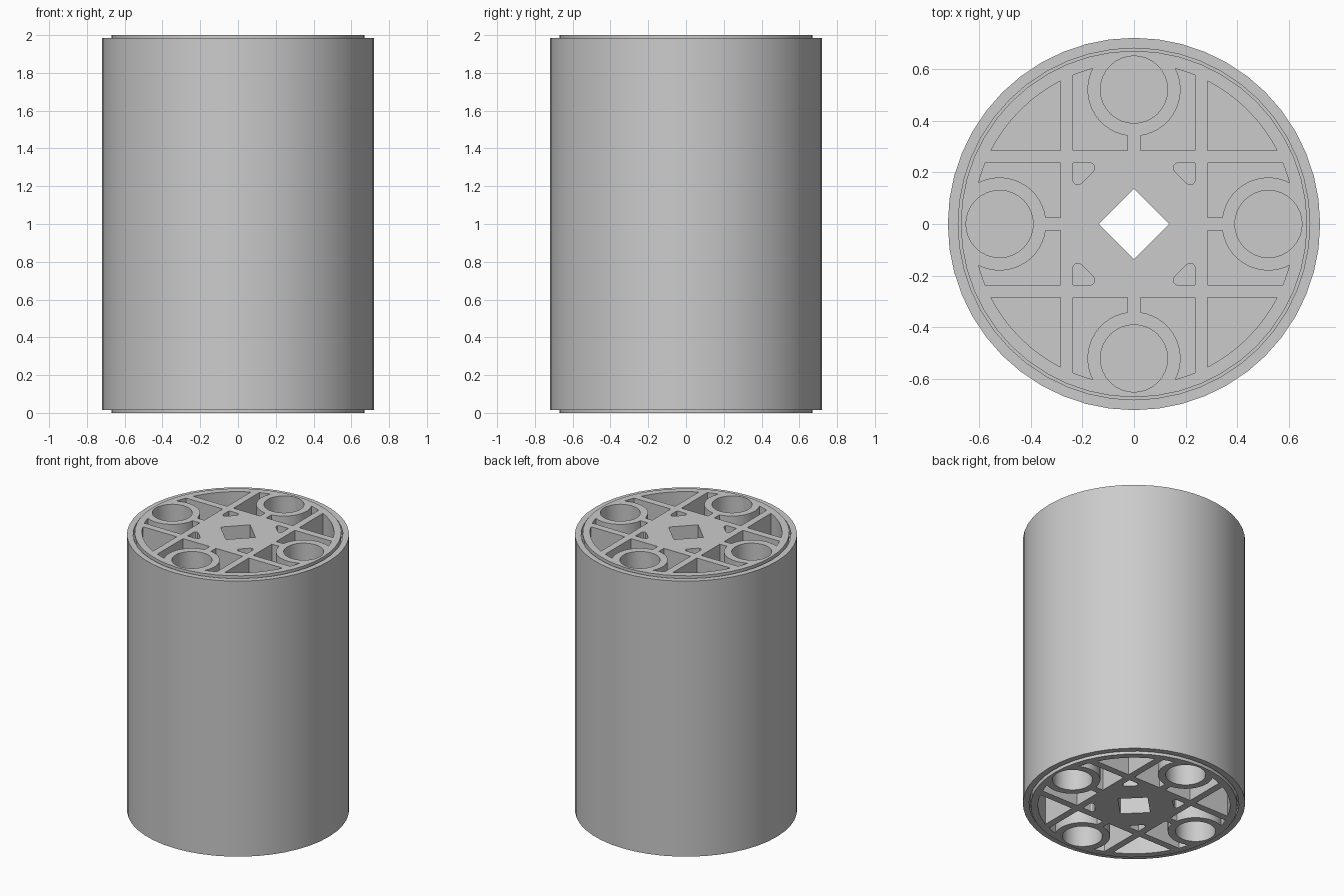
import bpy, bmesh
from math import sin, cos, pi, asin, atan2, sqrt, radians
from mathutils import Matrix

cube = bpy.data.objects.get("Cube")
if cube:
    bpy.data.objects.remove(cube, do_unlink=True)

GREY = (0.6, 0.6, 0.6, 1)
mat = bpy.data.materials.new("light grey")
mat.use_nodes = True
mat.diffuse_color = GREY
mat.node_tree.nodes["Principled BSDF"].inputs["Base Color"].default_value = GREY

SEGMENTS = 48
RIM = 0.622          # radius of the pockets' outer wall
RIB_IN, RIB_OUT = 0.235, 0.285
BOSS_AT, BOSS_R, BORE_R = 0.52, 0.18, 0.13


def arc(cx, cy, r, a0, a1, steps):
    return [(cx + r * cos(a0 + (a1 - a0) * i / steps),
             cy + r * sin(a0 + (a1 - a0) * i / steps)) for i in range(steps + 1)]


def circle(cx, cy, r, steps):
    return arc(cx, cy, r, 0, 2 * pi, steps)[:-1]


def quarters(points):
    """Repeat an outline four times about the axis."""
    return [[(x * cos(a) - y * sin(a), x * sin(a) + y * cos(a)) for x, y in points]
            for a in (0, pi / 2, pi, 3 * pi / 2)]


def mirrored(points):
    return [(-x, y) for x, y in reversed(points)]


def finish(obj):
    bm = bmesh.new()
    bm.from_mesh(obj.data)
    bmesh.ops.remove_doubles(bm, verts=bm.verts, dist=0.0001)
    bmesh.ops.recalc_face_normals(bm, faces=bm.faces)
    bm.to_mesh(obj.data)
    bm.free()
    obj.data.materials.clear()
    obj.data.materials.append(mat)
    bpy.ops.object.select_all(action="DESELECT")
    obj.select_set(True)
    bpy.context.view_layer.objects.active = obj
    bpy.ops.object.shade_smooth_by_angle(angle=radians(30))


def plate(name, outlines, z0, z1):
    """Extrude a flat outline with holes between two heights."""
    curve = bpy.data.curves.new(name, "CURVE")
    curve.dimensions = "2D"
    curve.fill_mode = "BOTH"
    curve.extrude = (z1 - z0) / 2
    for points in outlines:
        spline = curve.splines.new("POLY")
        spline.points.add(len(points) - 1)
        for p, (x, y) in zip(spline.points, points):
            p.co = (x, y, 0, 1)
        spline.use_cyclic_u = True
    obj = bpy.data.objects.new(name, curve)
    bpy.context.collection.objects.link(obj)
    bpy.ops.object.select_all(action="DESELECT")
    obj.select_set(True)
    bpy.context.view_layer.objects.active = obj
    bpy.ops.object.convert(target="MESH")
    obj = bpy.context.view_layer.objects.active
    obj.data.transform(Matrix.Translation((0, 0, (z0 + z1) / 2)))
    finish(obj)


def lathe(name, profile):
    """Turn a closed radius/height profile about the axis."""
    bm = bmesh.new()
    rings = [[bm.verts.new((r * cos(2 * pi * i / SEGMENTS), r * sin(2 * pi * i / SEGMENTS), z))
              for i in range(SEGMENTS)] for r, z in profile]
    for k, ring in enumerate(rings):
        following = rings[(k + 1) % len(rings)]
        for i in range(SEGMENTS):
            j = (i + 1) % SEGMENTS
            bm.faces.new((ring[i], ring[j], following[j], following[i]))
    mesh = bpy.data.meshes.new(name)
    bm.to_mesh(mesh)
    bm.free()
    obj = bpy.data.objects.new(name, mesh)
    bpy.context.collection.objects.link(obj)
    finish(obj)


# Corner pockets between the outer ribs and the rim
a = asin(RIB_OUT / RIM)
corner = [(RIB_OUT, RIB_OUT)] + arc(0, 0, RIM, a, pi / 2 - a, 8)

# Pockets beside each round boss, split by a thin rib
half_rib = 0.025
meet_y = (RIM ** 2 + BOSS_AT ** 2 - BOSS_R ** 2) / (2 * BOSS_AT)
meet_x = sqrt(RIM ** 2 - meet_y ** 2)
start = -pi / 2 + asin(half_rib / BOSS_R)
stop = atan2(meet_y - BOSS_AT, meet_x)
rim_end = asin(RIB_IN / RIM)
side = [(RIB_IN, RIB_OUT), (half_rib, RIB_OUT)]
side += arc(0, BOSS_AT, BOSS_R, start, stop, 14)
side += arc(0, 0, RIM, atan2(meet_y, meet_x), pi / 2 - rim_end, 3)[1:]

# Small rounded triangles near the centre
triangle = [(0.235, 0.235), (0.235, 0.165), (0.228, 0.154), (0.215, 0.152), (0.203, 0.158),
            (0.158, 0.203), (0.152, 0.215), (0.154, 0.228), (0.165, 0.235)]

axle = circle(0, 0, 0.137, 4)
bore = circle(BOSS_AT, 0, BORE_R, 32)
body = circle(0, 0, 0.67, SEGMENTS)
pockets = [axle]
for shape in (corner, side, mirrored(side), triangle, bore):
    pockets += quarters(shape)

# Ribbed core at both ends, closed by a web in the middle
plate("upper_ribbed_core", [body] + pockets, 1.02, 2.0)
plate("middle_web", [body, axle], 0.98, 1.02)
plate("lower_ribbed_core", [body] + pockets, 0.0, 0.98)

# Outer sleeve with a fine groove around the core
lathe("outer_sleeve", [(0.66, 0.05), (0.68, 0.05), (0.68, 0.015), (0.72, 0.015),
                       (0.72, 1.985), (0.68, 1.985), (0.68, 1.95), (0.66, 1.95)])
